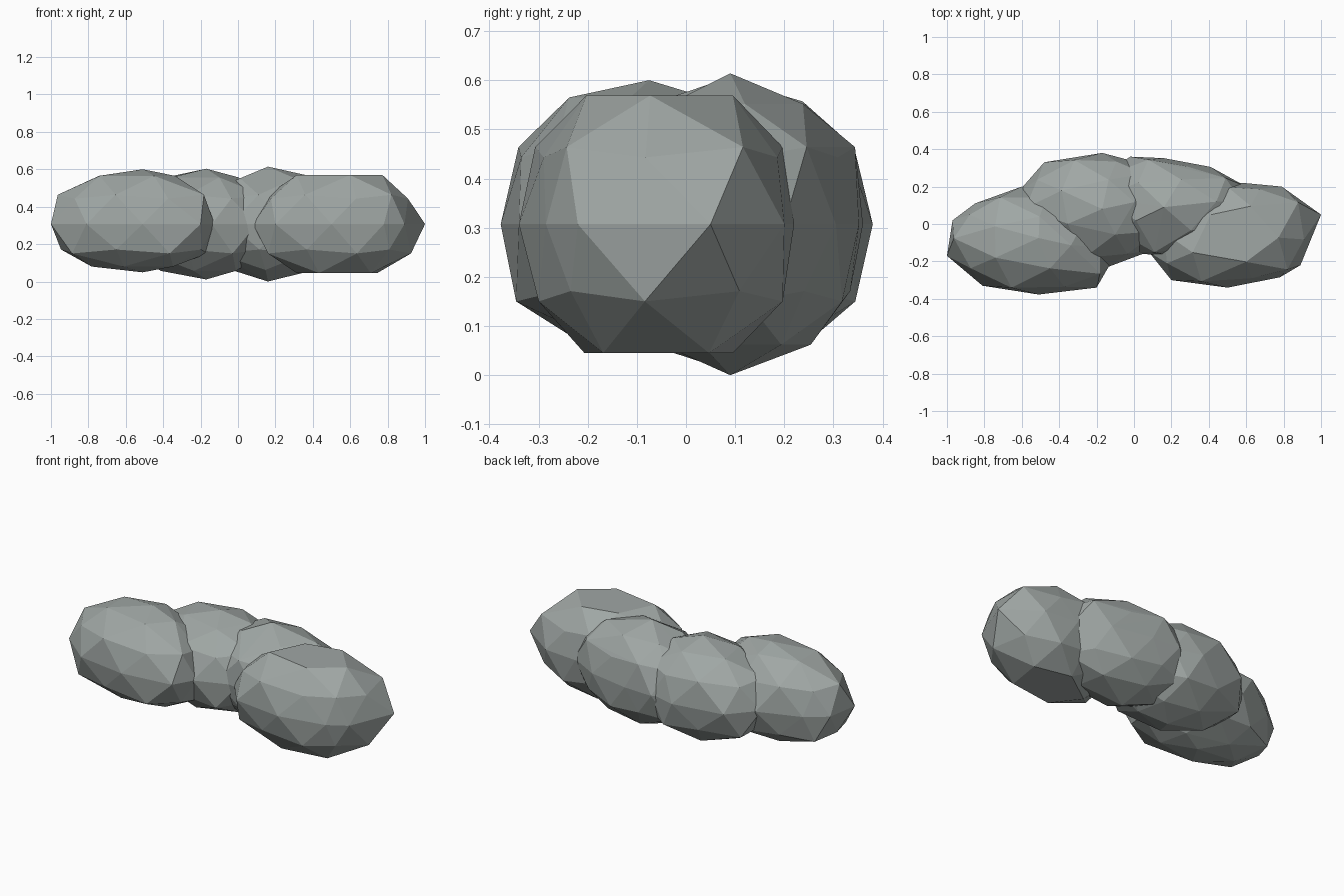
import bpy, bmesh
from mathutils import Vector

if "Cube" in bpy.data.objects:
    bpy.data.objects.remove(bpy.data.objects["Cube"])

MID = 0.307  # height of every boulder's widest line

stone = bpy.data.materials.new("dark_stone")
stone.diffuse_color = (0.35, 0.385, 0.373, 1)
stone.use_nodes = True
stone.node_tree.nodes["Principled BSDF"].inputs["Base Color"].default_value = stone.diffuse_color


def boulder(name, outline, pole, height, shoulder, spread, odd, under=1.0):
    """Faceted boulder: ten-sided waist, offset rings above and below, two poles."""
    pts = [Vector(p) for p in outline]
    n = len(pts)
    mids = [(pts[i] + pts[(i + 1) % n]) / 2 for i in range(n)]
    middle = sum(pts, Vector((0, 0))) / n
    bm = bmesh.new()

    def add(p, z):
        bm.verts.new((p.x, p.y, MID + z))

    for p in pts:
        add(p, 0)
    for side in (1, -1):
        k = side if side > 0 else -under
        for i, m in enumerate(mids):
            d = m - middle
            under_shoulder = (i % 2 == odd) == (side > 0)
            if under_shoulder:
                add(middle + d * 0.91, side * 0.136)
                add(middle + d * spread, k * shoulder)
            else:
                add(middle + d * 0.95, side * 0.157)
        add(Vector(pole), k * height)
    bmesh.ops.convex_hull(bm, input=bm.verts)
    loose = [v for v in bm.verts if not v.link_faces]
    bmesh.ops.delete(bm, geom=loose, context='VERTS')
    bmesh.ops.recalc_face_normals(bm, faces=bm.faces)
    me = bpy.data.meshes.new(name)
    bm.to_mesh(me)
    bm.free()
    me.materials.append(stone)
    ob = bpy.data.objects.new(name, me)
    bpy.context.collection.objects.link(ob)
    return ob


# Front pair
boulder("left_boulder",
        [(-1, -.17), (-.97, .02), (-.85, .11), (-.6, .2), (-.32, .13),
         (-.16, -.04), (-.125, -.21), (-.2, -.34), (-.51, -.377), (-.81, -.33)],
        (-.51, -.075), .293, .258, .53, 1, 0.88)
boulder("right_boulder",
        [(1, .05), (.79, .2), (.58, .22), (.42, .2), (.2, .06),
         (.08, -.15), (.2, -.3), (.5, -.34), (.78, -.285), (.89, -.22)],
        (.54, -.05), .26, .262, .57, 1)

# Back pair
boulder("back_left_boulder",
        [(-.62, .17), (-.48, .33), (-.17, .38), (.0, .335), (.15, .22),
         (.19, .05), (.1, -.14), (-.14, -.23), (-.4, -.16), (-.58, .0)],
        (-.17, .08), .296, .25, .54, 0)
boulder("back_right_boulder",
        [(.6, .2), (.41, .305), (.16, .352), (-.02, .36), (-.2, .24),
         (-.22, .05), (-.04, -.15), (.25, -.18), (.5, -.1), (.62, .05)],
        (.16, .09), .307, .245, .58, 1)
